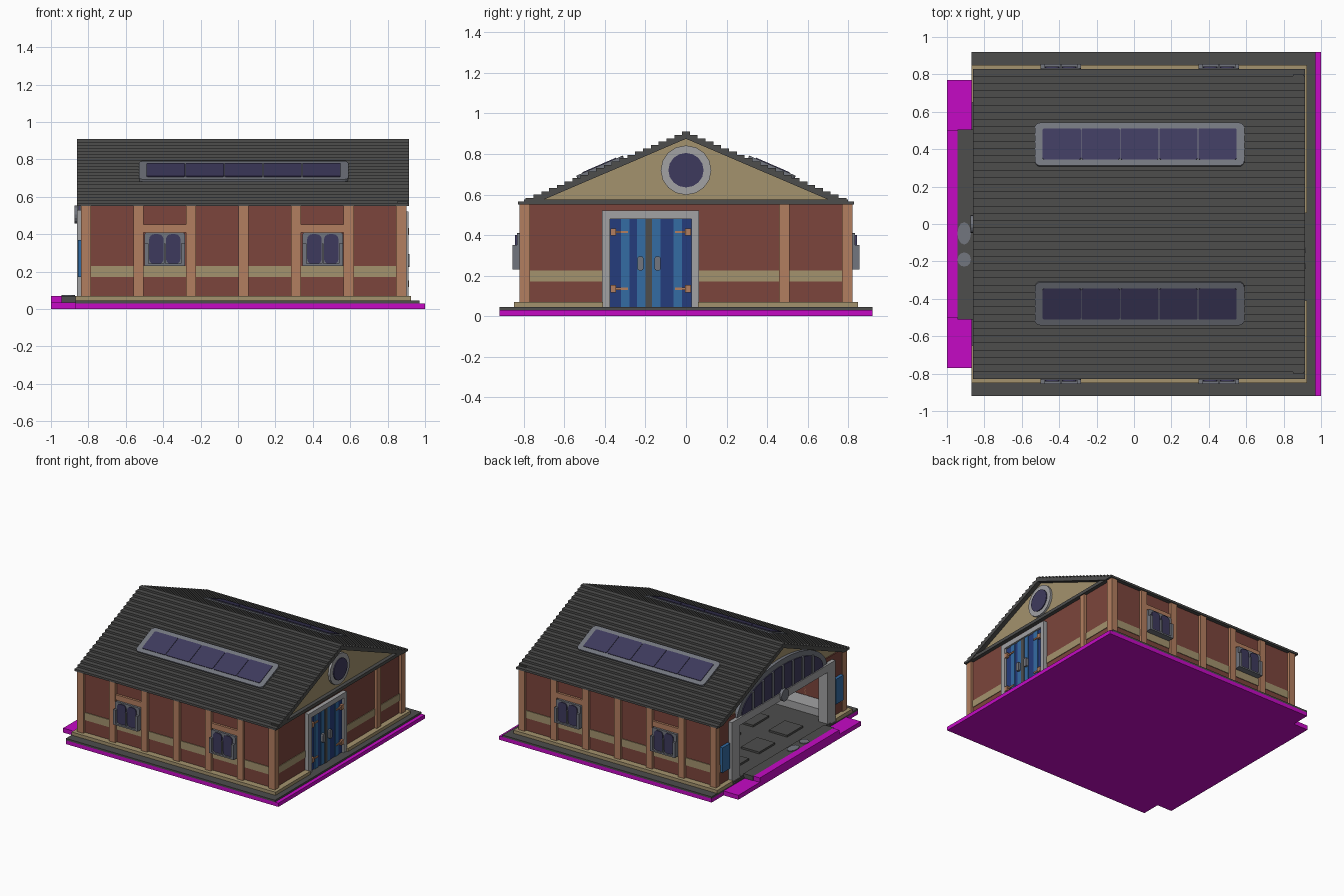
import bpy, bmesh
from math import sin, cos, pi, atan2

cube = bpy.data.objects.get("Cube")
if cube:
    bpy.data.objects.remove(cube, do_unlink=True)


def material(name, r, g, b):
    m = bpy.data.materials.new(name)
    m.use_nodes = True
    m.diffuse_color = (r, g, b, 1)
    m.node_tree.nodes["Principled BSDF"].inputs["Base Color"].default_value = (r, g, b, 1)
    return m


MAGENTA = material("magenta", .56, .003, .56)
DARK = material("dark grey", .075, .075, .073)
TAN = material("tan", .37, .29, .155)
RED = material("brick red", .20, .06, .045)
ORANGE = material("clay orange", .45, .21, .115)
GREY = material("mid grey", .17, .18, .21)
LIGHT = material("light grey", .36, .36, .37)
GLASS = material("purple glass", .048, .042, .11)
BLUE = material("blue", .034, .15, .37)
NAVY = material("navy", .018, .045, .20)


def finish(name, mat, bm):
    bmesh.ops.recalc_face_normals(bm, faces=bm.faces)
    me = bpy.data.meshes.new(name)
    bm.to_mesh(me)
    bm.free()
    me.materials.append(mat)
    ob = bpy.data.objects.new(name, me)
    bpy.context.collection.objects.link(ob)
    return ob


def boxes(name, mat, *items):
    """One object from boxes given as x0, x1, y0, y1, z0, z1."""
    bm = bmesh.new()
    for x0, x1, y0, y1, z0, z1 in items:
        for v in bmesh.ops.create_cube(bm, size=1)["verts"]:
            v.co.x = x1 if v.co.x > 0 else x0
            v.co.y = y1 if v.co.y > 0 else y0
            v.co.z = z1 if v.co.z > 0 else z0
    return finish(name, mat, bm)


def prism(name, mat, axis, a, b, *outlines):
    """Extrude outlines along an axis from a to b."""
    place = {"x": lambda p, t: (t, p[0], p[1]),
             "y": lambda p, t: (p[0], t, p[1]),
             "z": lambda p, t: (p[0], p[1], t)}[axis]
    bm = bmesh.new()
    for pts in outlines:
        lo = [bm.verts.new(place(p, a)) for p in pts]
        hi = [bm.verts.new(place(p, b)) for p in pts]
        bm.faces.new(lo)
        bm.faces.new(hi)
        for i in range(len(pts)):
            j = (i + 1) % len(pts)
            bm.faces.new((lo[i], lo[j], hi[j], hi[i]))
    return finish(name, mat, bm)


def rounded(u0, u1, v0, v1, r, n=4):
    pts = []
    for k, (u, v) in enumerate(((u1 - r, v1 - r), (u0 + r, v1 - r), (u0 + r, v0 + r), (u1 - r, v0 + r))):
        for i in range(n + 1):
            t = (k + i / n) * pi / 2
            pts.append((u + r * cos(t), v + r * sin(t)))
    return pts


def ellipse(u, v, ru, rv, n, turn=2 * pi, closed=False):
    return [(u + ru * cos(turn * i / n), v + rv * sin(turn * i / n)) for i in range(n + closed)]


# Ground slab, plinth and ramp
boxes("ground_slab", MAGENTA, (-.87, 1, -.92, .92, 0, .03), (-1, -.87, -.77, .77, 0, .035),
      (-1, -.945, -.5, .5, .035, .07))
boxes("plinth", DARK, (-.87, .97, -.92, .92, .03, .045))
boxes("ramp_plate", DARK, (-.945, -.86, -.51, .505, .035, .07))
prism("ramp_studs", GREY, "z", .07, .075, ellipse(-.908, -.05, .036, .06, 12), ellipse(-.908, -.19, .036, .038, 12))
boxes("base_course", TAN, (-.87, .925, -.85, -.78, .045, .07), (-.87, .925, .78, .85, .045, .07),
      (.85, .925, -.78, -.41, .045, .07), (.85, .925, .06, .78, .045, .07),
      (-.87, -.8, -.78, -.65, .045, .07), (-.87, -.8, .65, .78, .045, .07))
boxes("floor", DARK, (-.86, .86, -.78, .78, .045, .06))
boxes("floor_tiles", DARK, *[(x, x + .16, y, y + .2, .06, .075) for x in (-.75, -.45, -.1) for y in (-.4, -.05, .28)])
boxes("workbench", LIGHT, (-.75, -.2, -.76, -.62, .06, .12))

# Walls and tan stripe
walls, stripes = [], []
for s in (-1, 1):
    ys = sorted((s * .77, s * .80))
    walls += [(-.83, .88, *ys, .06, .56), (-.83, -.80, *sorted((s * .56, s * .78)), .06, .56)]
    stripes += [(-.835, .885, *sorted((s * .78, s * .805)), .17, .23),
                (-.835, -.81, *sorted((s * .62, s * .78)), .17, .23)]
walls.append((.85, .88, -.78, .78, .06, .56))
stripes += [(.86, .885, -.78, -.41, .17, .225), (.86, .885, .06, .78, .17, .225)]
boxes("brick_walls", RED, *walls)
boxes("wall_stripe", TAN, *stripes)

# Pillars on both long walls, plus one beside the door
pillars = [(.85, .9, .46, .51, .07, .55)]
for i in range(7):
    x = -.84 + i * .281
    pillars += [(x, x + .054, *sorted((s * .77, s * .822)), .07, .55) for s in (-1, 1)]
boxes("pillars", ORANGE, *pillars)

# Paired windows with lintels on both long walls
for s, side in ((-1, "front"), (1, "back")):
    for x, end in ((-.5, "right"), (.345, "left")):
        tag = f"{side}_{end}"
        prism("window_frame_" + tag, GREY, "y", s * .79, s * .835, rounded(x, x + .216, .23, .41, .012, 2))
        prism("window_panes_" + tag, GLASS, "y", s * .80, s * .843,
              *[rounded(x + d, x + d + .077, .24, .4, .028) for d in (.025, .115)])
        boxes("window_guard_" + tag, GREY, *[(x + a, x + b, *sorted((s * .8, s * .855)), .23, .35)
              for a, b in ((0, .022), (.104, .113), (.194, .216))],
              (x, x + .216, *sorted((s * .8, s * .855)), .23, .242))
        boxes("window_lintel_" + tag, ORANGE, (x - .01, x + .226, *sorted((s * .79, s * .818)), .41, .452))

# Stepped tile roof
HALF, EAVE, RIDGE, STEPS = .83, .55, .91, 22
dy, dz = HALF / (STEPS - .5), (RIDGE - EAVE) / STEPS
right = []
for i in range(STEPS):
    y = HALF - i * dy
    right += [(y, EAVE + i * dz), (y, EAVE + (i + 1) * dz)]
left = [(-y, z) for y, z in reversed(right)]
prism("tile_roof", DARK, "x", -.86, .915, right + left + [(-.76, EAVE), (0, .875), (.76, EAVE)])
boxes("gable_sill", DARK, (.85, .91, -.8, .8, .55, .575))
triangle = [(-.77, .55), (.77, .55), (0, .88)]
prism("door_gable", TAN, "x", .85, .88, triangle)
prism("arch_gable", TAN, "x", -.82, -.79, triangle)

# Long skylights lying on both slopes
tilt = atan2(RIDGE - EAVE, HALF)
for s, side in ((-1, "front"), (1, "back")):
    w = .115 / cos(tilt)
    frame = prism("skylight_frame_" + side, GREY, "z", -.02, .005, rounded(-.53, .59, -w, w, .03))
    glass = prism("skylight_glass_" + side, GLASS, "z", 0, .009,
                  *[rounded(-.488 + i * .208, -.284 + i * .208, -.09, .09, .008, 2) for i in range(5)])
    for ob in (frame, glass):
        ob.location = (0, s * .425, EAVE + (HALF - .425) / HALF * (RIDGE - EAVE) + .012)
        ob.rotation_euler.x = -s * tilt

# Round gable window
prism("round_window_frame", LIGHT, "x", .86, .897, ellipse(0, .72, .125, .122, 16))
prism("round_window_glass", GLASS, "x", .86, .904, ellipse(0, .72, .087, .085, 16))

# Striped double door
boxes("door_frame", LIGHT, (.85, .912, -.415, -.375, .045, .52), (.85, .912, .028, .065, .045, .52),
      (.85, .912, -.415, .065, .48, .52))
boxes("door_leaves", NAVY, (.85, .895, -.375, .028, .045, .48))
boxes("door_planks", BLUE, *[(.89, .9, y, y + .042, .045, .48) for y in (-.32, -.242, -.168, -.062)])
boxes("door_centre_strip", DARK, (.89, .904, -.2, -.168, .045, .48))
boxes("door_hinges", ORANGE, *[b for z in (.135, .415) for b in
      ((.89, .907, -.372, -.285, z - .006, z + .006), (.89, .907, -.055, .025, z - .006, z + .006),
       (.89, .915, -.372, -.345, z - .018, z + .018), (.89, .915, -.005, .025, z - .018, z + .018))])
prism("door_handles", GREY, "x", .89, .918, *[rounded(y, y + .03, .225, .295, .01, 2) for y in (-.24, -.155)])

# Wide gateway with fanlight on the open end
boxes("gate_posts", LIGHT, *[(-.86, -.78, *sorted((s * .55, s * .65)), .045, .52) for s in (-1, 1)])
boxes("gate_beam", LIGHT, (-.86, -.78, -.65, .65, .47, .53))
prism("fanlight_frame", GREY, "x", -.845, -.79, ellipse(0, .5, .57, .28, 24, pi, True))
prism("fanlight_glass", GLASS, "x", -.852, -.78, ellipse(0, .53, .51, .205, 24, pi, True))
boxes("fanlight_bars", GREY, *[(-.858, -.78, y - .012, y + .012, .5, .53 + .205 * (1 - (y / .51) ** 2) ** .5)
      for y in [i * .125 for i in range(-3, 4)]])
prism("gate_medallion", GREY, "x", -.875, -.8, ellipse(0, .505, .048, .048, 16))
boxes("gate_side_panels", BLUE, *[(-.855, -.82, *sorted((s * .665, s * .76)), .17, .37) for s in (-1, 1)])
